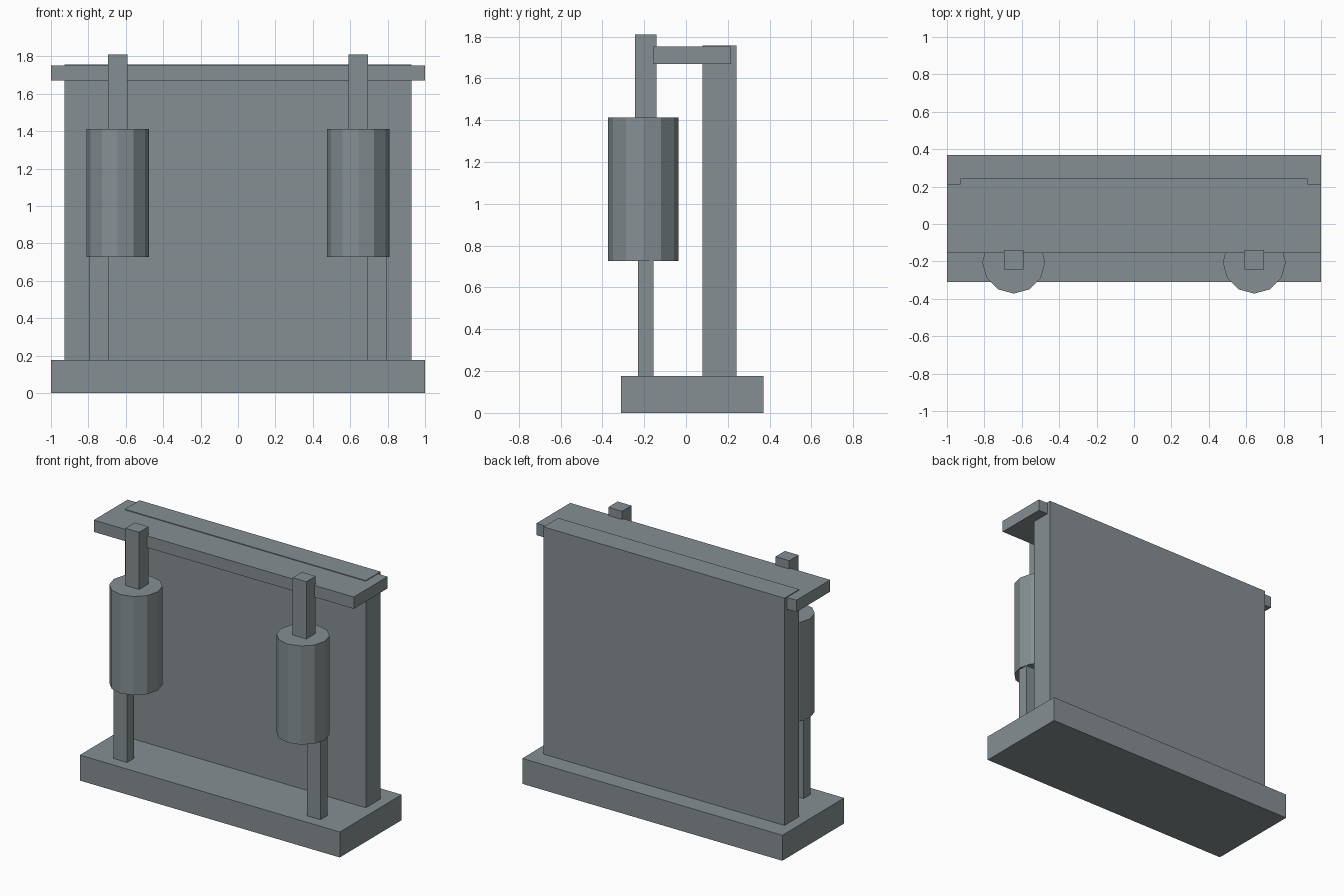
import bpy

if "Cube" in bpy.data.objects:
    bpy.data.objects.remove(bpy.data.objects["Cube"])

# Single slate grey colour
grey = bpy.data.materials.new("slate_grey")
grey.diffuse_color = (0.235, 0.275, 0.29, 1)
grey.use_nodes = True
grey.node_tree.nodes["Principled BSDF"].inputs["Base Color"].default_value = grey.diffuse_color


def finish(name):
    obj = bpy.context.object
    obj.name = name
    obj.data.materials.append(grey)
    return obj


def box(name, x, y, z):
    """Box from (min, max) ranges on each axis."""
    bpy.ops.mesh.primitive_cube_add(
        size=1, location=[(a + b) / 2 for a, b in (x, y, z)])
    bpy.context.object.scale = [b - a for a, b in (x, y, z)]
    bpy.ops.object.transform_apply(location=False, rotation=False, scale=True)
    return finish(name)


# Main body: base slab, back panel and overhanging top beam
box("base", (-1, 1), (-0.31, 0.37), (0, 0.177))
box("back_panel", (-0.927, 0.927), (0.08, 0.242), (0.17, 1.757))
box("top_beam", (-1, 1), (-0.156, 0.215), (1.67, 1.752))

# Two hanging drums with their lower and upper posts
for side, s in (("left", -1), ("right", 1)):
    box(side + "_lower_post", sorted((s * 0.692, s * 0.796)),
        (-0.23, -0.156), (0.17, 0.75))
    box(side + "_upper_post", sorted((s * 0.59, s * 0.696)),
        (-0.243, -0.14), (1.39, 1.81))
    bpy.ops.mesh.primitive_cylinder_add(
        vertices=12, radius=0.168, depth=0.686,
        location=(s * 0.643, -0.204, 1.069))
    finish(side + "_drum")
